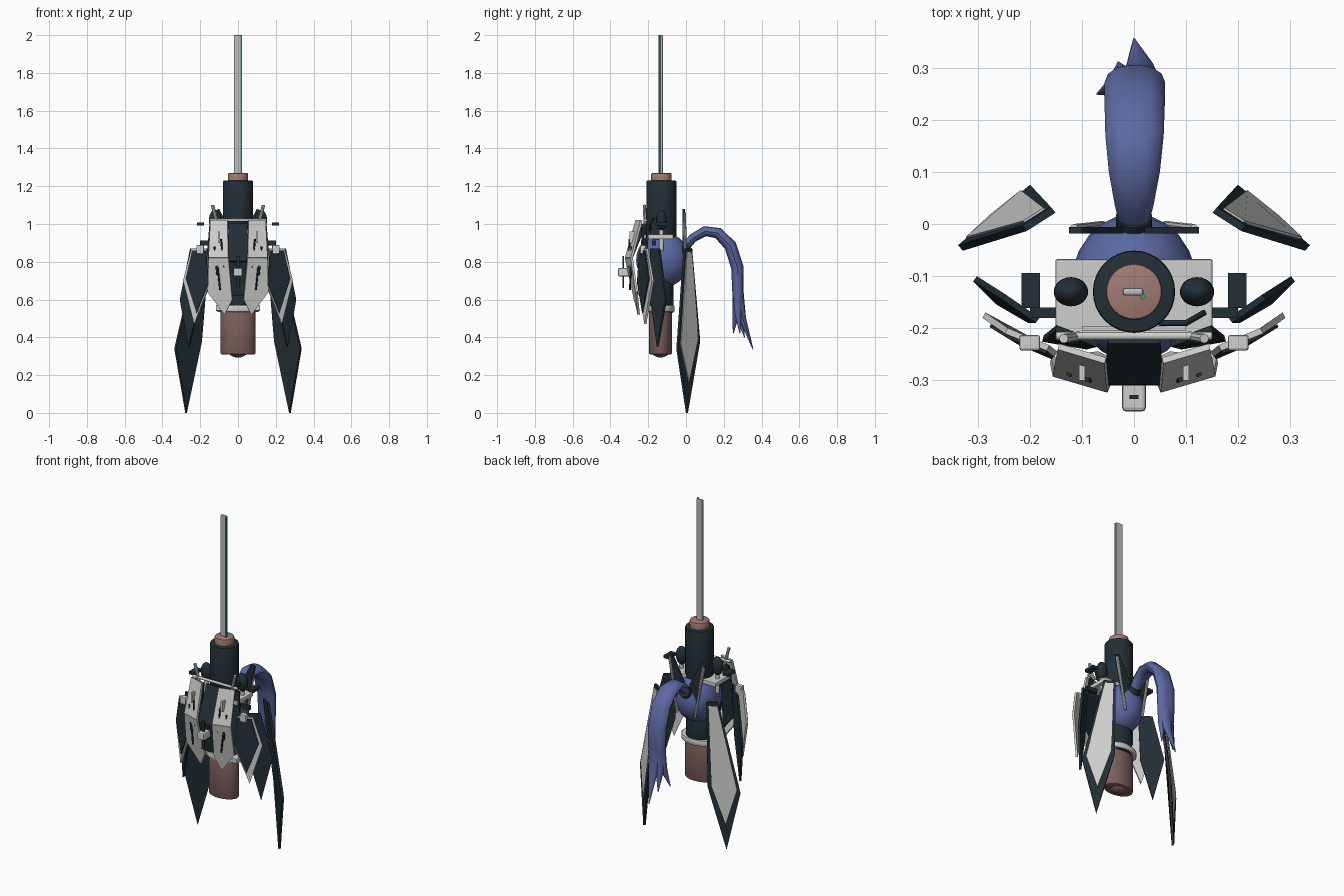
import bpy, bmesh, math
from mathutils import Vector, Matrix

if "Cube" in bpy.data.objects:
    bpy.data.objects.remove(bpy.data.objects["Cube"])

def mat(name, c):
    m = bpy.data.materials.new(name)
    m.diffuse_color = (*c, 1)
    m.use_nodes = True
    m.node_tree.nodes["Principled BSDF"].inputs["Base Color"].default_value = m.diffuse_color
    return m

DARK = mat("dark slate", (0.016, 0.029, 0.037))
WHITE = mat("light grey", (0.62, 0.62, 0.61))
STEEL = mat("steel", (0.5, 0.52, 0.51))
BLUE = mat("blue", (0.105, 0.14, 0.36))
SKIN = mat("rose brown", (0.36, 0.2, 0.17))
LEG = mat("deep rose brown", (0.2, 0.115, 0.105))
TEAL = mat("teal", (0.06, 0.32, 0.32))

def finish(name, bm, m, smooth=False):
    bmesh.ops.recalc_face_normals(bm, faces=bm.faces)
    me = bpy.data.meshes.new(name)
    bm.to_mesh(me)
    bm.free()
    me.materials.append(m)
    o = bpy.data.objects.new(name, me)
    bpy.context.collection.objects.link(o)
    if smooth:
        bpy.context.view_layer.objects.active = o
        o.select_set(True)
        bpy.ops.object.shade_smooth_by_angle(angle=math.radians(40))
        o.select_set(False)
    return o

def box(name, c, s, m, rot=(0, 0, 0), bev=0.0):
    bm = bmesh.new()
    bmesh.ops.create_cube(bm, size=1)
    bmesh.ops.scale(bm, vec=s, verts=bm.verts)
    if bev:
        bmesh.ops.bevel(bm, geom=bm.edges[:], offset=bev, segments=2, affect='EDGES', profile=0.5)
    o = finish(name, bm, m)
    o.location, o.rotation_euler = c, rot
    return o

def cyl(name, c, rx, ry, z0, z1, m, top=1.0, bev=0.006):
    bm = bmesh.new()
    bmesh.ops.create_cone(bm, cap_ends=True, segments=32, radius1=1, radius2=top, depth=1)
    bmesh.ops.scale(bm, vec=(rx, ry, z1 - z0), verts=bm.verts)
    if bev:
        rim = [e for e in bm.edges if abs(e.verts[0].co.z - e.verts[1].co.z) < 1e-6]
        bmesh.ops.bevel(bm, geom=rim, offset=bev, segments=2, affect='EDGES', profile=0.5)
    o = finish(name, bm, m, True)
    o.location = (c[0], c[1], (z0 + z1) / 2)
    return o

def ball(name, c, r, m):
    bm = bmesh.new()
    bmesh.ops.create_uvsphere(bm, u_segments=24, v_segments=14, radius=1)
    bmesh.ops.scale(bm, vec=r, verts=bm.verts)
    o = finish(name, bm, m, True)
    o.location = c
    return o

def rod(name, a, b, r, m, sides=10):
    a, b = Vector(a), Vector(b)
    bm = bmesh.new()
    bmesh.ops.create_cone(bm, cap_ends=True, segments=sides, radius1=r, radius2=r, depth=(b - a).length)
    o = finish(name, bm, m, True)
    o.location = (a + b) / 2
    o.rotation_euler = (b - a).to_track_quat('Z', 'Y').to_euler()
    return o

def plate(name, pts, t, m, shrink=1.0, lift=0.0):
    """Flat panel through pts; lift moves it away from the body axis."""
    p = [Vector(q) for q in pts]
    c = sum(p, Vector()) / len(p)
    n = Vector()
    for i in range(len(p)):
        n += (p[i] - c).cross(p[(i + 1) % len(p)] - c)
    n.normalize()
    if n.dot(Vector((c.x, c.y + 0.13, 0))) < 0:
        n = -n
    bm = bmesh.new()
    rows = [[bm.verts.new(c + (q - c) * shrink + n * (lift + s * t / 2)) for q in p] for s in (-1, 1)]
    bm.faces.new(rows[0])
    bm.faces.new(rows[1])
    for i in range(len(p)):
        j = (i + 1) % len(p)
        bm.faces.new((rows[0][i], rows[0][j], rows[1][j], rows[1][i]))
    return finish(name, bm, m)

def tail(name, path):
    """Lofted strand; rows are x, y, z, half width, half thickness."""
    bm = bmesh.new()
    rings, N = [], 12
    for i, (x, y, z, w, t) in enumerate(path):
        a, b = path[max(i - 1, 0)], path[min(i + 1, len(path) - 1)]
        d = Vector((0, b[1] - a[1], b[2] - a[2])).normalized()
        up = Vector((0, -d.z, d.y))
        rings.append([bm.verts.new(Vector((x, y, z)) + Vector((w * math.cos(k * math.tau / N), 0, 0))
                      + up * t * math.sin(k * math.tau / N)) for k in range(N)])
    for r, s in zip(rings, rings[1:]):
        for k in range(N):
            bm.faces.new((r[k], r[(k + 1) % N], s[(k + 1) % N], s[k]))
    bm.faces.new(rings[0])
    bm.faces.new(rings[-1])
    return finish(name, bm, BLUE, True)

# mast on top
box("mast", (-0.002, -0.13, 1.63), (0.04, 0.015, 0.74), STEEL, bev=0.005)
rod("mast_light_strip", (0.017, -0.14, 1.25), (0.017, -0.14, 2.0), 0.005, TEAL)
cyl("neck_plug", (0, -0.13), 0.054, 0.054, 1.2, 1.27, SKIN)
cyl("dark_collar", (0, -0.13), 0.079, 0.079, 0.86, 1.23, DARK)

# core and lower body
ball("blue_core", (0, -0.122, 0.81), (0.122, 0.142, 0.145), BLUE)
cyl("waist", (0, -0.13), 0.078, 0.065, 0.53, 0.72, DARK)
cyl("belt_ring", (0, -0.13), 0.112, 0.07, 0.535, 0.57, WHITE)
cyl("lower_trunk", (0, -0.135), 0.092, 0.06, 0.31, 0.56, LEG)
ball("trunk_base", (0, -0.135, 0.345), (0.062, 0.056, 0.052), LEG)

# shoulder deck with rails
box("deck", (0, -0.145, 0.933), (0.302, 0.155, 0.025), WHITE, bev=0.004)
rod("front_rail", (-0.15, -0.215, 1.02), (0.15, -0.215, 1.02), 0.008, WHITE)
box("deck_ridge", (0, -0.2, 0.955), (0.2, 0.008, 0.03), WHITE)

# ponytail of overlapping strands
base = [(0.0, 0.88, .028, .022), (.035, .925, .035, .024), (.1, .962, .045, .027), (.17, .952, .05, .03),
        (.235, .885, .05, .033), (.272, .77, .048, .033), (.275, .64, .042, .03)]
ends = [(-0.01, [(-.03, .265, .53, .025, .02), (-.07, .25, .42, .002, .002)]),
        (-0.004, [(-.02, .28, .52, .026, .02), (-.03, .31, .4, .002, .002)]),
        (0.008, [(.012, .3, .5, .028, .018), (0, .355, .335, .002, .002)]),
        (0.014, [(.03, .275, .54, .022, .02), (.04, .285, .42, .002, .002)])]
for i, (off, end) in enumerate(ends):
    tail("tail_strand_%d" % (i + 1), [(off * k / 6, y, z, w, t) for k, (y, z, w, t) in enumerate(base)] + end)
rod("tail_band", (0, -0.01, 0.87), (0, 0.015, 0.89), 0.035, DARK, 20)

# centre front: dark keel, clasp bar and knob
plate("keel_upper", [(-.05, -.22, 1.0), (.05, -.22, 1.0), (.055, -.3, .8), (-.055, -.3, .8)], .02, DARK)
plate("keel_lower", [(-.055, -.3, .8), (.055, -.3, .8), (.03, -.26, .62), (-.03, -.26, .62)], .02, DARK)
box("clasp_bar", (0, -0.332, 0.745), (0.018, 0.008, 0.17), DARK)
box("clasp_knob", (0, -0.325, 0.745), (0.046, 0.07, 0.045), WHITE, bev=0.008)

for s, side in ((1, "right"), (-1, "left")):
    def P(pts):
        return [(s * x, y, z) for x, y, z in pts]
    # long rear blade with light inlay
    b = P([(.155, .027, .87), (.21, -.008, .87), (.333, -.046, .34), (.275, .005, 0), (.195, .07, .38)])
    plate("rear_blade_" + side, b, .014, DARK)
    inlay = P([(.166, .022, .85), (.205, -.003, .85), (.315, -.034, .36), (.27, .008, .16), (.21, .056, .39)])
    plate("rear_blade_inlay_" + side, inlay, .006, WHITE, 1, .009)
    # middle blade
    plate("side_blade_" + side, P([(.185, -.185, .87), (.25, -.14, .87), (.305, -.105, .6),
                                   (.26, -.15, .35), (.2, -.185, .6)]), .012, DARK)
    # front side blade: light backing with dark face
    f = P([(.165, -.238, .87), (.245, -.205, .87), (.288, -.175, .7), (.23, -.215, .47), (.15, -.25, .68)])
    plate("front_side_blade_" + side, f, .012, WHITE)
    d = P([(.165, -.238, .86), (.238, -.208, .86), (.272, -.187, .71), (.215, -.222, .53), (.152, -.249, .69)])
    plate("front_side_face_" + side, d, .006, DARK, 1, .009)
    box("blade_hinge_" + side, (s * .2, -.228, .865), (.04, .03, .045), WHITE, bev=.005)
    box("shoulder_block_" + side, (s * .198, -.128, 1.0), (.036, .067, .018), DARK)
    box("blade_arm_" + side, (s * .165, -.17, .9), (.07, .02, .025), DARK)
    # folded front skirt panels
    up = P([(.055, -.262, 1.02), (.145, -.235, 1.02), (.155, -.287, .82), (.05, -.318, .82)])
    lo = P([(.05, -.318, .82), (.155, -.287, .82), (.16, -.262, .64), (.07, -.25, .52), (.03, -.27, .6)])
    plate("skirt_upper_" + side, up, .012, WHITE)
    plate("skirt_lower_" + side, lo, .012, WHITE)
    plate("skirt_backing_" + side, P([(.07, -.23, 1.0), (.15, -.2, 1.0), (.175, -.22, .7), (.09, -.235, .6)]),
          .012, DARK)
    # slits and pins on the skirt
    for k, (x, z) in enumerate(((.075, .84), (.11, .8), (.095, .72))):
        y = -.322 + .3 * (x - .05)
        rod("skirt_slit_%s_%d" % (side, k + 1), (s * x, y + .012, z - .07), (s * (x + .015), y + .016, z + .08),
            .005, DARK, 6)
    box("skirt_pin_" + side, (s * .1, -.28, .93), (.012, .04, .06), WHITE)
    # clips beside the collar
    ball("dark_pod_" + side, (s * .121, -.13, 1.02), (.033, .028, .055), DARK)
    rod("pod_stem_" + side, (s * .121, -.13, .86), (s * .121, -.13, 1.0), .012, WHITE)
    rod("front_prong_" + side, (s * .105, -.215, .98), (s * .135, -.22, 1.1), .009, WHITE, 8)
    # crossed rear brace
    plate("rear_brace_" + side, P([(.02, -.012, .93), (.1, -.012, 1.08), (.125, -.012, 1.07), (.085, -.012, .88),
                                   (.06, -.012, .8)]), .012, DARK)
    rod("rear_brace_strut_" + side, (s * .115, -.008, 1.06), (s * .06, -.002, .74), .008, WHITE, 8)
    # belt lugs
    box("belt_lug_" + side, (s * .1, -.15, .555), (.035, .06, .03), WHITE, bev=.004)

# curved lever behind the deck rail
for k, (a, b) in enumerate((((.05, -.19, .97), (.1, -.19, 1.0)), ((.1, -.19, 1.0), (.135, -.17, 1.03)))):
    rod("lever_%d" % (k + 1), a, b, .006, DARK)
